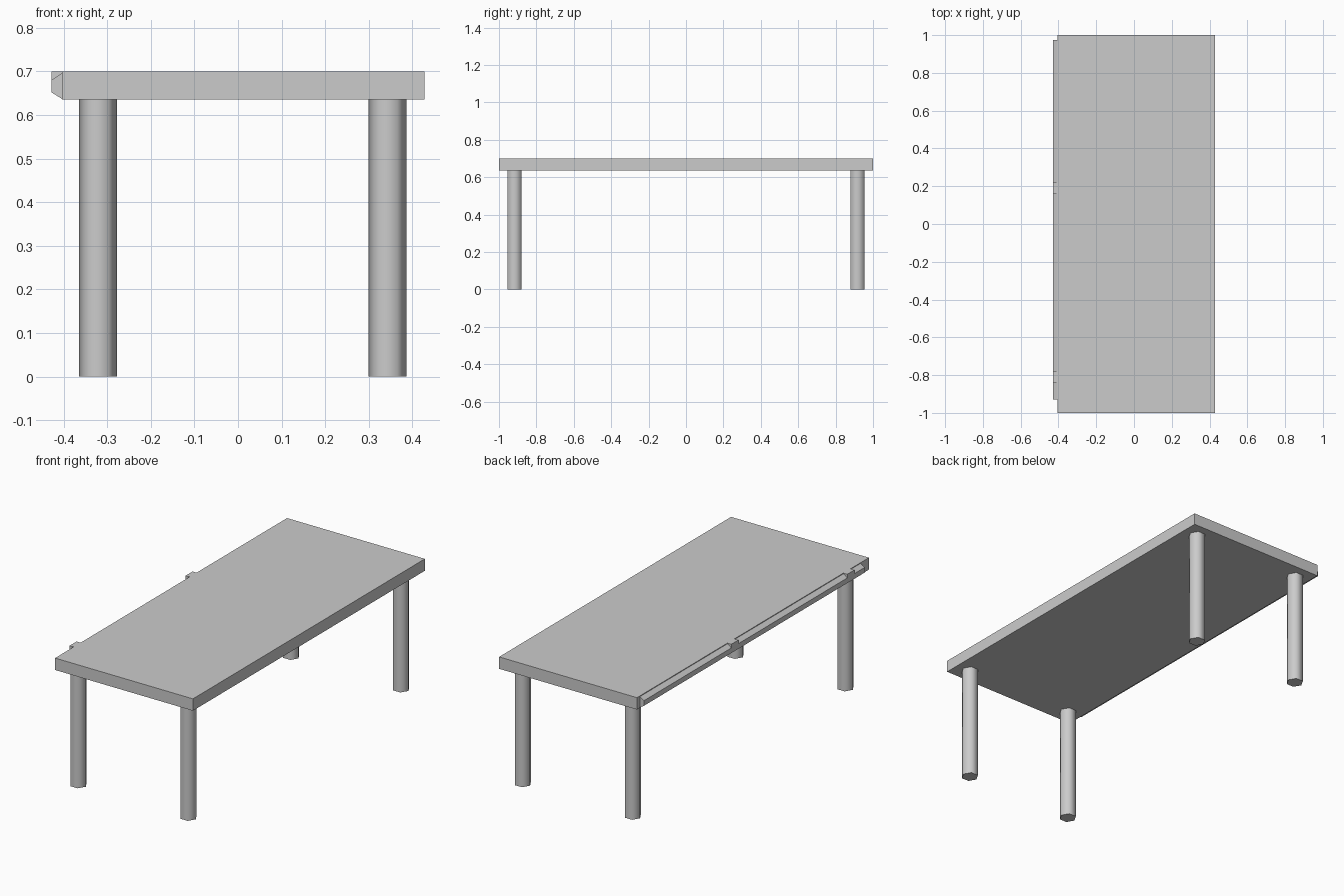
import bpy, bmesh, math

if "Cube" in bpy.data.objects:
    bpy.data.objects.remove(bpy.data.objects["Cube"])


def box(name, x, y, z):
    """Axis-aligned box from (min, max) pairs."""
    bpy.ops.mesh.primitive_cube_add(
        size=1, location=[(a + b) / 2 for a, b in (x, y, z)])
    ob = bpy.context.object
    ob.name = name
    ob.scale = [b - a for a, b in (x, y, z)]
    bpy.ops.object.transform_apply(location=False, rotation=False, scale=True)
    return ob


def extrude_y(name, profile, y0, y1):
    """Extrude an (x, z) profile along y."""
    bm = bmesh.new()
    face = bm.faces.new([bm.verts.new((x, y0, z)) for x, z in profile])
    out = bmesh.ops.extrude_face_region(bm, geom=[face])["geom"]
    verts = [v for v in out if isinstance(v, bmesh.types.BMVert)]
    bmesh.ops.translate(bm, verts=verts, vec=(0, y1 - y0, 0))
    bmesh.ops.recalc_face_normals(bm, faces=bm.faces)
    me = bpy.data.meshes.new(name)
    bm.to_mesh(me)
    bm.free()
    ob = bpy.data.objects.new(name, me)
    bpy.context.collection.objects.link(ob)
    return ob


EDGE, OUT, TOP, UNDER = -0.404, -0.428, 0.70, 0.635

# Slab
box("tabletop", (EDGE, 0.428), (-1, 1), (UNDER, TOP))

# Bevelled rail along the left edge, split by two raised catches
rail = [(EDGE, 0.696), (OUT, 0.68), (OUT, 0.652), (EDGE, 0.637)]
for i, (y0, y1) in enumerate([(-0.93, -0.84), (-0.78, 0.16), (0.22, 0.975)]):
    extrude_y(f"edge_rail_{i + 1}", rail, y0, y1)
catch = [(EDGE, TOP), (OUT, TOP), (OUT, 0.652), (EDGE, 0.637)]
for i, y in enumerate((-0.81, 0.19)):
    extrude_y(f"edge_catch_{i + 1}", catch, y - 0.03, y + 0.03)

# Six-sided legs, smooth around, corners pointing along x
for side, x in (("left", -0.321), ("right", 0.343)):
    for end, y in (("front", -0.917), ("back", 0.917)):
        bpy.ops.mesh.primitive_cylinder_add(
            vertices=6, radius=0.044, depth=UNDER,
            location=(x, y, UNDER / 2), rotation=(0, 0, math.radians(30)))
        leg = bpy.context.object
        leg.name = f"{end}_{side}_leg"
        bpy.ops.object.transform_apply(location=False, rotation=True, scale=False)
        bpy.ops.object.shade_smooth_by_angle(angle=math.radians(65))
